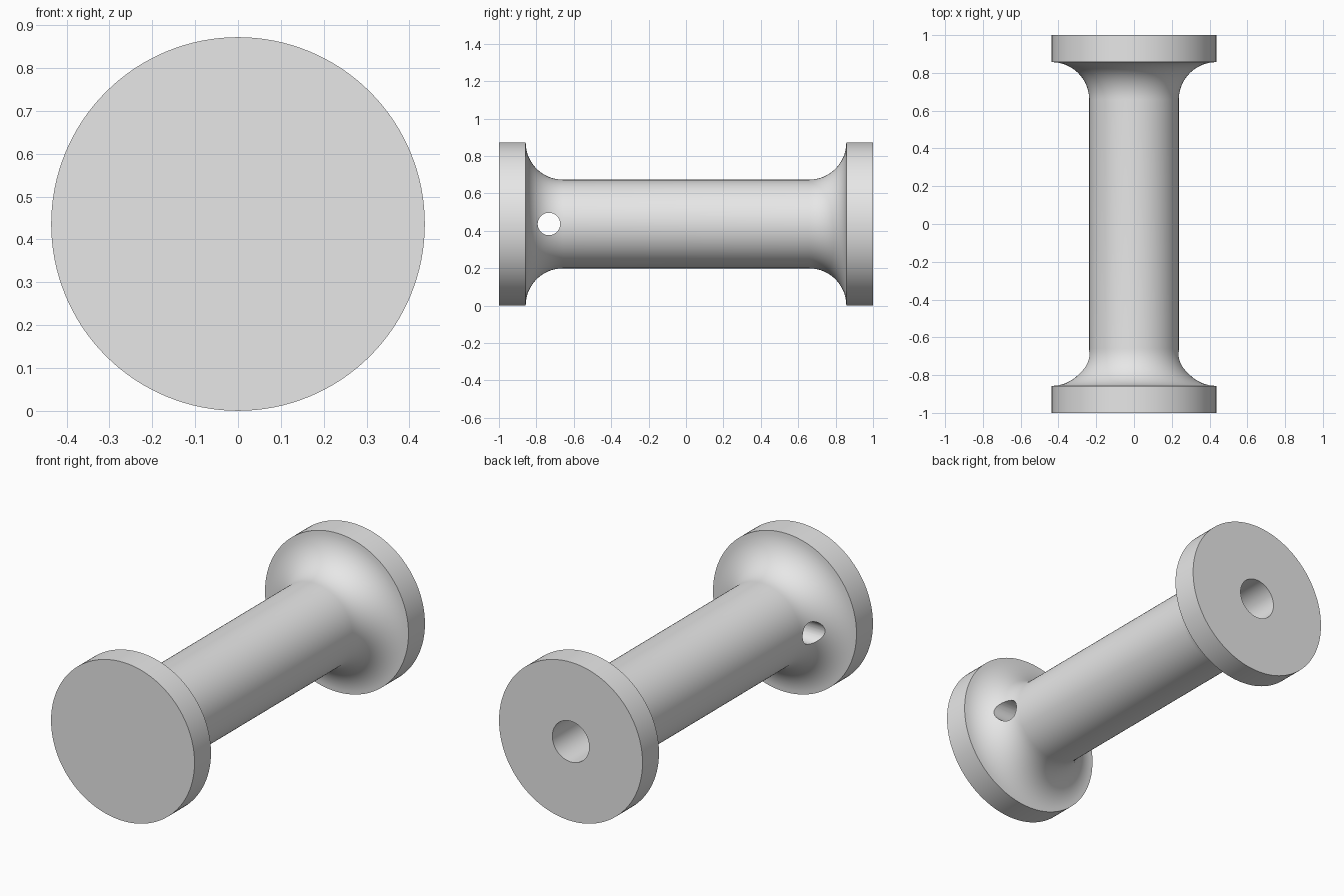
import bpy
import bmesh
import math
from mathutils import Matrix, Vector

cube = bpy.data.objects.get("Cube")
if cube:
    bpy.data.objects.remove(cube, do_unlink=True)

RIM = 0.436        # flange radius, also the axis height
SHAFT = 0.237      # shaft radius
FLANGE = 0.857     # inner face of each flange along y
FILLET = RIM - SHAFT
BORE = 0.112       # blind bore radius
BORE_END = -0.4    # bore floor along y
HOLE_Y = -0.733    # cross hole position
HOLE_R = 0.06

grey = bpy.data.materials.new("light grey")
grey.diffuse_color = (0.8, 0.8, 0.8, 1)
grey.use_nodes = True
grey.node_tree.nodes["Principled BSDF"].inputs["Base Color"].default_value = (0.8, 0.8, 0.8, 1)


def flare(steps=16):
    """Concave quarter arc from the flange rim to the shaft, as (radius, y)."""
    arc = []
    for i in range(steps + 1):
        a = math.pi / 2 * i / steps
        arc.append((RIM - FILLET * math.sin(a), FLANGE - FILLET * (1 - math.cos(a))))
    return arc


# Half profile: solid front end, bored back end
back = flare()
front = [(r, -y) for r, y in reversed(back)]
profile = ([(0, BORE_END), (BORE, BORE_END), (BORE, 1), (RIM, 1)]
           + back + front + [(RIM, -1), (0, -1)])

# Spool body, turned around the y axis
bm = bmesh.new()
verts = [bm.verts.new((r, y, RIM)) for r, y in profile]
edges = [bm.edges.new(pair) for pair in zip(verts, verts[1:])]
bmesh.ops.spin(bm, geom=verts + edges, cent=(0, 0, RIM), axis=(0, 1, 0),
               angle=math.tau, steps=128)
bmesh.ops.remove_doubles(bm, verts=bm.verts, dist=1e-4)
bmesh.ops.recalc_face_normals(bm, faces=bm.faces)
mesh = bpy.data.meshes.new("spool_body")
bm.to_mesh(mesh)
bm.free()
spool = bpy.data.objects.new("spool_body", mesh)
bpy.context.collection.objects.link(spool)
mesh.materials.append(grey)

# Cross hole drilled through the front flare
bpy.ops.mesh.primitive_cylinder_add(vertices=48, radius=HOLE_R, depth=1.2,
                                    location=(0, HOLE_Y, RIM),
                                    rotation=(0, math.pi / 2, 0))
drill = bpy.context.object
drill.name = "cross_hole_cutter"
drill.data.materials.append(grey)
drill.hide_render = True

cut = spool.modifiers.new("cross_hole", 'BOOLEAN')
cut.operation = 'DIFFERENCE'
cut.solver = 'EXACT'
cut.object = drill

bpy.ops.object.select_all(action='DESELECT')
spool.select_set(True)
bpy.context.view_layer.objects.active = spool
bpy.ops.object.modifier_apply(modifier=cut.name)
bpy.data.objects.remove(drill, do_unlink=True)
bpy.ops.object.shade_smooth_by_angle(angle=math.radians(30))
